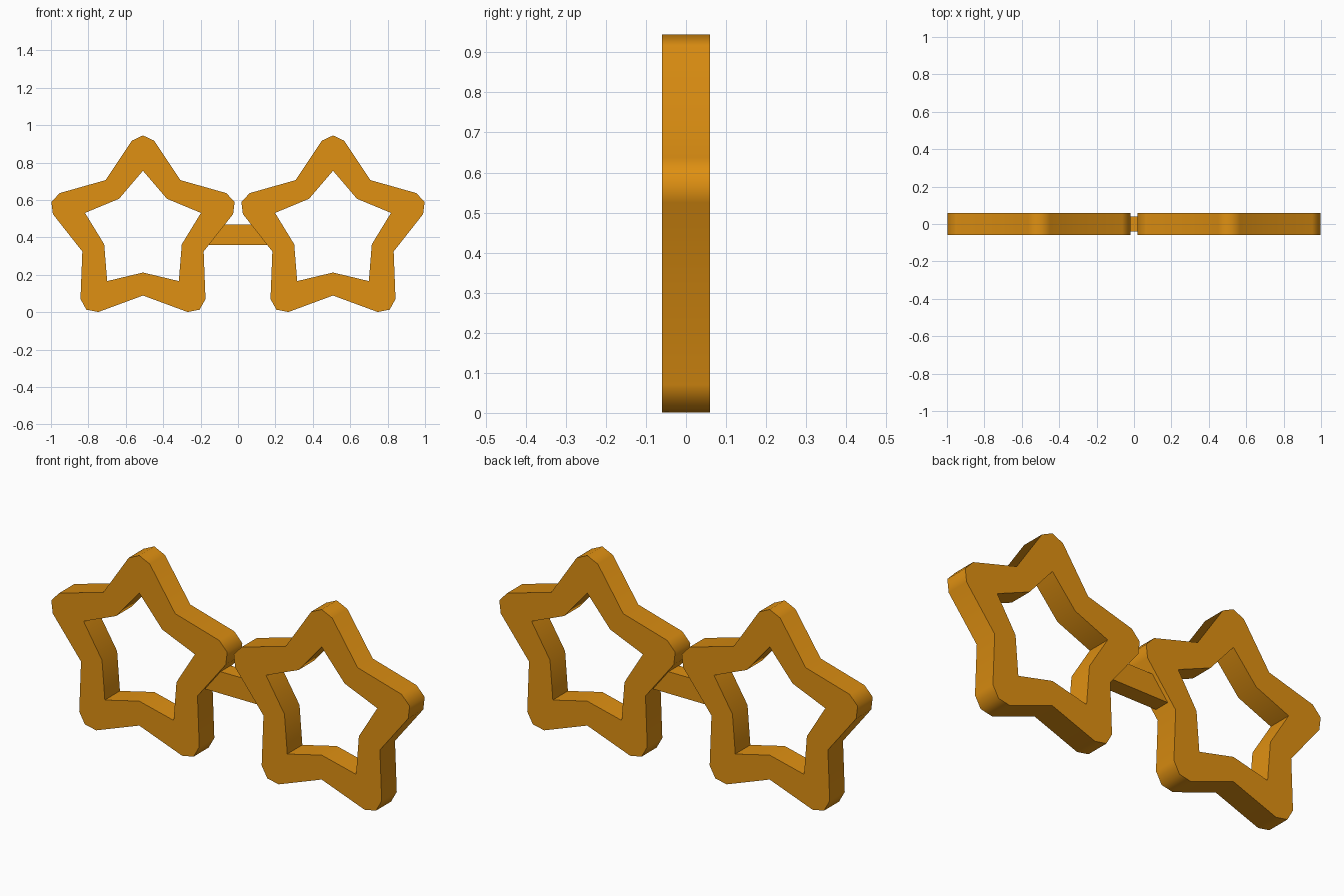
import bpy, bmesh, math

if "Cube" in bpy.data.objects:
    bpy.data.objects.remove(bpy.data.objects["Cube"])

gold = bpy.data.materials.new("golden_orange")
gold.diffuse_color = (0.74, 0.28, 0.006, 1)
gold.use_nodes = True
gold.node_tree.nodes["Principled BSDF"].inputs["Base Color"].default_value = gold.diffuse_color

CENTRE_X, CENTRE_Z, HALF_DEPTH = 0.508, 0.43, 0.06


def polar(r, deg):
    a = math.radians(deg)
    return (r * math.cos(a), r * math.sin(a))


def star_frame(name, cx):
    """Star ring with blunted tips and a sharp star-shaped opening."""
    outer, inner = [], []
    for k in range(5):
        a = 90 + 72 * k
        # blunt tip with two shoulders, then the notch
        outer += [polar(0.491, a - 6.9), polar(0.515, a),
                  polar(0.491, a + 6.9), polar(0.341, a + 36)]
        inner += [polar(0.326, a), polar(0.218, a + 36)]
    bm = bmesh.new()

    def layer(points, y):
        return [bm.verts.new((cx + x, y, CENTRE_Z + z)) for x, z in points]

    fo, fi = layer(outer, -HALF_DEPTH), layer(inner, -HALF_DEPTH)
    bo, bi = layer(outer, HALF_DEPTH), layer(inner, HALF_DEPTH)
    # front and back faces, one pair per tip
    for o, i in ((fo, fi), (bo, bi)):
        for k in range(5):
            t, n = 4 * k, 2 * k
            bm.faces.new([o[t - 1], o[t], o[t + 1], i[n], i[n - 1]])
            bm.faces.new([o[t + 1], o[t + 2], o[t + 3], i[n + 1], i[n]])
    # outer and inner walls
    for f, b in ((fo, bo), (fi, bi)):
        for j in range(len(f)):
            bm.faces.new([f[j - 1], f[j], b[j], b[j - 1]])
    bmesh.ops.recalc_face_normals(bm, faces=bm.faces)
    mesh = bpy.data.meshes.new(name)
    bm.to_mesh(mesh)
    bm.free()
    mesh.materials.append(gold)
    ob = bpy.data.objects.new(name, mesh)
    bpy.context.collection.objects.link(ob)
    bpy.ops.object.select_all(action='DESELECT')
    ob.select_set(True)
    bpy.context.view_layer.objects.active = ob
    bpy.ops.object.shade_smooth_by_angle(angle=math.radians(60))


# lens frames
star_frame("left_star_frame", -CENTRE_X)
star_frame("right_star_frame", CENTRE_X)

# nose bridge between the frames
bpy.ops.mesh.primitive_cube_add(size=1, location=(0, 0, 0.415))
bridge = bpy.context.object
bridge.name = "nose_bridge"
bridge.scale = (0.40, 0.08, 0.11)
bridge.data.materials.append(gold)
